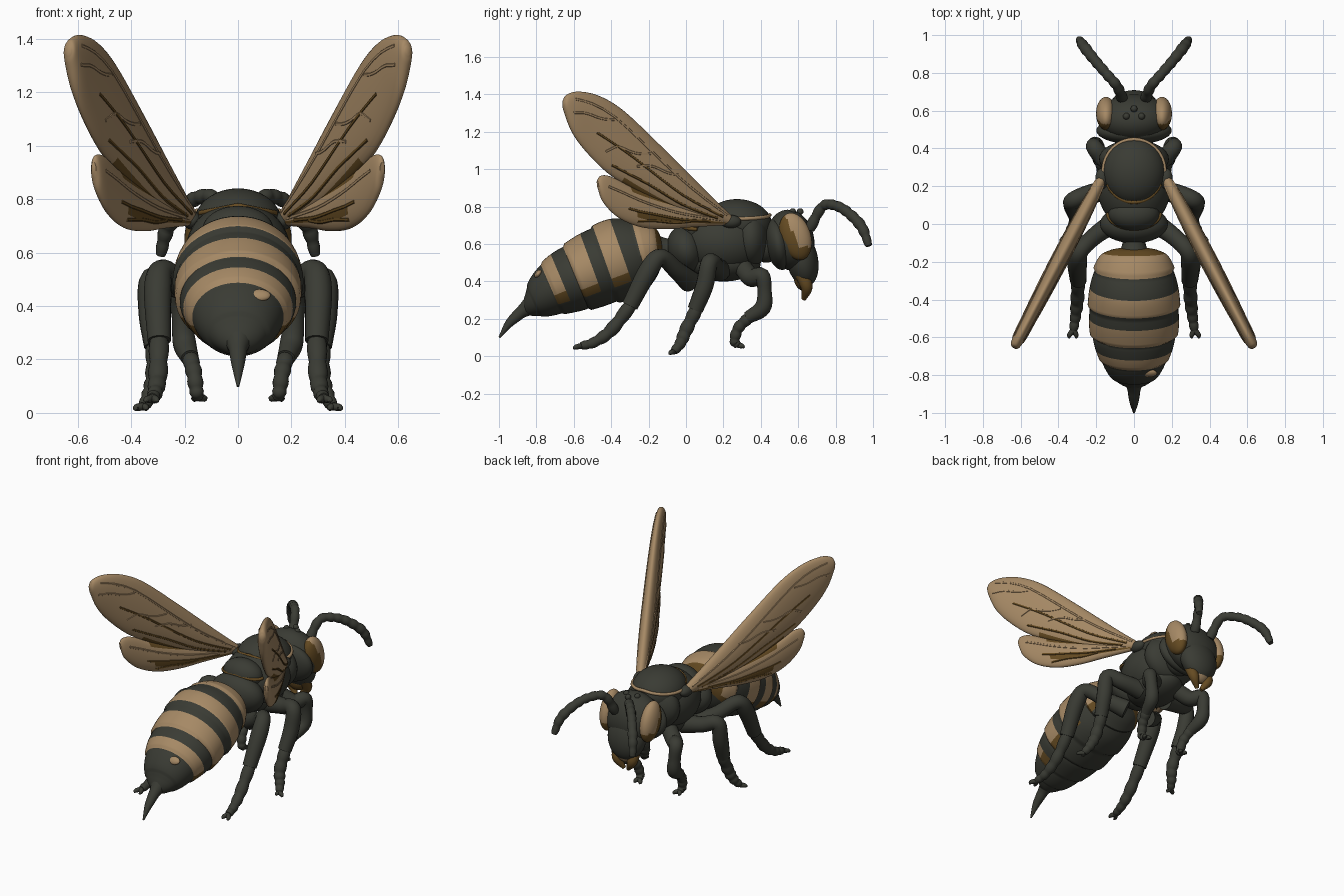
import bpy, bmesh, math
from mathutils import Vector, Matrix, Quaternion

if "Cube" in bpy.data.objects:
    bpy.data.objects.remove(bpy.data.objects["Cube"])


def material(name, rgb):
    m = bpy.data.materials.new(name)
    m.use_nodes = True
    m.diffuse_color = (*rgb, 1)
    bsdf = m.node_tree.nodes["Principled BSDF"]
    bsdf.inputs["Base Color"].default_value = (*rgb, 1)
    bsdf.inputs["Roughness"].default_value = 0.8
    return m


DARK, TAN, BROWN = 0, 1, 2
MATS = [material("charcoal", (0.042, 0.044, 0.034)),
        material("tan", (0.38, 0.25, 0.13)),
        material("dark_brown", (0.13, 0.07, 0.016))]
SIDES = (("left", 1), ("right", -1))


def finish(name, bm, angle=50):
    bmesh.ops.recalc_face_normals(bm, faces=bm.faces)
    mesh = bpy.data.meshes.new(name)
    bm.to_mesh(mesh)
    bm.free()
    for m in MATS:
        mesh.materials.append(m)
    ob = bpy.data.objects.new(name, mesh)
    bpy.context.collection.objects.link(ob)
    bpy.ops.object.select_all(action='DESELECT')
    ob.select_set(True)
    bpy.context.view_layer.objects.active = ob
    bpy.ops.object.shade_smooth_by_angle(angle=math.radians(angle))
    return ob


def smooth_path(points, steps):
    """Catmull-Rom interpolation of points of any dimension."""
    p = [Vector(q) for q in points]
    p = [p[0] * 2 - p[1]] + p + [p[-1] * 2 - p[-2]]
    out = []
    for i in range(1, len(p) - 2):
        a, b, c, d = p[i - 1:i + 3]
        for s in range(steps):
            t = s / steps
            out.append((b * 2 + (c - a) * t + (a * 2 - b * 5 + c * 4 - d) * t * t
                        + (b * 3 - a - c * 3 + d) * t ** 3) / 2)
    return out + [p[-2]]


def loft(name, rings, rule):
    """Skin a list of rings; rule(ring index, cosine round the ring) picks the colour."""
    bm = bmesh.new()
    rows = [[bm.verts.new(co) for co in ring] for ring in rings]
    n = len(rows[0])
    for i in range(len(rows) - 1):
        for k in range(n):
            j = (k + 1) % n
            f = bm.faces.new((rows[i][k], rows[i][j], rows[i + 1][j], rows[i + 1][k]))
            f.material_index = rule(i, math.cos((k + 0.5) * math.tau / n))
    for i, row in ((0, rows[0]), (len(rows) - 2, rows[-1])):
        bm.faces.new(row).material_index = rule(i, 0)
    return finish(name, bm)


def oval(top, bottom, half, side, n=48):
    c, up = (top + bottom) / 2, (top - bottom) / 2
    return [c + up * math.cos(a) + side * half * math.sin(a)
            for a in (k * math.tau / n for k in range(n))]


def tube(name, points, color=DARK, steps=6, beads=0, n=14):
    """Round limb along (x, y, z, radius) points, with optional bead-like joints."""
    path = smooth_path(points, steps)
    pos = [Vector(q[:3]) for q in path]
    rings, rot, prev = [], Quaternion(), Vector((0, 0, 1))
    for i, q in enumerate(path):
        d = (pos[min(i + 1, len(pos) - 1)] - pos[max(i - 1, 0)]).normalized()
        rot = prev.rotation_difference(d) @ rot
        prev = d
        r = max(q[3], 0.003)
        if beads:
            r *= 0.9 + 0.16 * abs(math.sin(math.pi * beads * i / (len(path) - 1)))
        rings.append([pos[i] + rot @ Vector((r * math.cos(a), r * math.sin(a), 0))
                      for a in (k * math.tau / n for k in range(n))])
    return loft(name, rings, lambda i, c: color)


def ball(name, centre, radii, tilt=0, rule=lambda d: DARK):
    bm = bmesh.new()
    m = (Matrix.Translation(centre) @ Matrix.Rotation(math.radians(tilt), 4, 'X')
         @ Matrix.Diagonal((*radii, 1)))
    bmesh.ops.create_uvsphere(bm, u_segments=32, v_segments=24, radius=1, matrix=m)
    for f in bm.faces:
        f.material_index = rule(f.calc_center_median() - Vector(centre))
    return finish(name, bm)


# Abdomen: oval sections given as top (y, z), bottom (y, z), half width
abdomen = smooth_path([
    (-.125, .60, -.12, .55, .03), (-.15, .67, -.13, .50, .13), (-.21, .72, -.16, .42, .19),
    (-.39, .735, -.25, .33, .23), (-.54, .67, -.40, .28, .238), (-.66, .59, -.52, .25, .225),
    (-.76, .51, -.64, .23, .185), (-.835, .41, -.74, .215, .135), (-.86, .33, -.81, .215, .085),
    (-.875, .275, -.855, .22, .03)], 10)
EDGES = (-.12, -.29, -.50, -.66, -.775, -.85, -.9)
BANDS = ((-.29, -.13, -.35), (-.50, -.40, -.35), (-.66, -.57, -.35), (-.775, -.72, -.3))
rings = []
for q in abdomen:
    grow = 1
    for a, b in zip(EDGES, EDGES[1:]):
        if b < q[0] <= a:
            grow = 0.965 + 0.065 * ((a - q[0]) / (a - b)) ** 0.6
    top, bottom = Vector((0, q[0], q[1])), Vector((0, q[2], q[3]))
    mid = (top + bottom) / 2
    rings.append(oval(mid + (top - mid) * grow, mid + (bottom - mid) * grow,
                      q[4] * grow, Vector((1, 0, 0))))


def stripes(i, c):
    """Pale bands over the back, each with a darker end and a separate spot below."""
    y = (abdomen[i][0] + abdomen[min(i + 1, len(abdomen) - 1)][0]) / 2
    for back, front, low in BANDS:
        if back < y < front:
            if c > low:
                return BROWN if y > -.17 else TAN
            return BROWN if c > low - .3 else DARK
    return DARK


loft("abdomen", rings, stripes)
ball("pale_patch", (.08, -.79, .44), (.042, .016, .026), -40, lambda d: TAN)
tube("stinger", [(0, -.83, .27, .055), (0, -.875, .24, .036), (0, -.91, .21, .03),
                 (0, -.95, .17, .022), (0, -.998, .10, .005)])
tube("waist", [(0, .0, .56, .1), (0, -.08, .57, .06), (0, -.16, .57, .08)])

# Thorax
ball("mid_thorax", (0, .2, .61), (.195, .23, .18))
ball("thorax_shield", (0, .28, .71), (.165, .18, .13), -4)
ball("collar", (0, .345, .63), (.185, .1, .155))
ball("scutellum", (0, .055, .68), (.135, .09, .095), 20)
ball("rear_thorax", (0, -.0, .57), (.18, .1, .13), 15)
ball("under_thorax", (0, .2, .5), (.15, .2, .1))
ball("neck", (0, .43, .6), (.1, .08, .1))


def arc(name, cy, ry, rx, z, drop, start, end, color):
    pts = []
    for k in range(13):
        a = math.radians(start + (end - start) * k / 12)
        pts.append((rx * math.sin(a), cy + ry * math.cos(a), z - drop * abs(math.sin(a)), .01))
    tube(name, pts, color, 3, n=8)


arc("shield_rim", .28, .168, .163, .755, .02, -110, 110, TAN)
arc("shield_back_rim", .28, .165, .155, .775, .03, 115, 245, BROWN)
arc("scutellum_rim", .06, .085, .14, .70, .02, 90, 270, BROWN)

# Head
ball("head", (0, .56, .62), (.19, .125, .165), 12)
ball("head_back", (0, .495, .6), (.2, .07, .14), 10)
ball("face", (0, .62, .52), (.13, .085, .15), 12)
ball("lower_face", (0, .63, .43), (.075, .055, .08),
     rule=lambda d: TAN if d.y > .01 and d.z < .02 else BROWN)
for x, y in ((0, .61), (.04, .57), (-.04, .57)):
    ball("simple_eye", (x, y, .773), (.018, .018, .018))


# Wings: leading edge (y, z), trailing edge (y, z), half thickness
FORE = [(.26, .735, .23, .70, .025), (.15, .84, .10, .73, .036), (.02, .97, -.08, .79, .043),
        (-.14, 1.13, -.27, .885, .045), (-.33, 1.31, -.42, .98, .042), (-.46, 1.39, -.54, 1.10, .038),
        (-.57, 1.415, -.61, 1.20, .034), (-.635, 1.40, -.648, 1.30, .026), (-.655, 1.37, -.657, 1.34, .012)]
HIND = [(.21, .74, .20, .70, .02), (.05, .79, .03, .69, .03), (-.12, .84, -.10, .68, .034),
        (-.28, .90, -.24, .69, .034), (-.40, .96, -.36, .74, .028), (-.455, .965, -.44, .82, .022),
        (-.475, .94, -.468, .89, .01)]


def wing_point(s, y, z):
    return Vector((s * (.165 + .52 * (.25 - y)), y, z))


def wing(name, s, sections, rule, veins):
    secs = smooth_path(sections, 6)
    normal = Vector((s, .52, 0)).normalized()
    loft(name, [oval(wing_point(s, q[0], q[1]), wing_point(s, q[2], q[3]), q[4], normal, 32)
                for q in secs], lambda i, c: rule(i / len(secs), c))
    # Veins follow a start and end fraction of span and of chord, on both faces
    for u0, v0, u1, v1, color in veins:
        for face in (1, -1):
            pts = []
            for k in range(7):
                t = k / 6
                q = secs[int((u0 + (u1 - u0) * t) * (len(secs) - 1))]
                v = v0 + (v1 - v0) * t + 0.03 * math.sin(t * 7)
                lift = q[4] * math.sqrt(max(0, 1 - (2 * v - 1) ** 2)) - .005
                p = (wing_point(s, q[0], q[1]) * (1 - v) + wing_point(s, q[2], q[3]) * v
                     + normal * face * lift)
                pts.append((*p, .009))
            tube(name + "_vein", pts, color, 2, n=6)


def fore_rule(u, c):
    return BROWN if .12 < u < .42 and c < -.8 else TAN


def hind_rule(u, c):
    return BROWN if u < .5 and (-.5 < c < -.1 or c > .75) else TAN


FORE_VEINS = [(.05, .3, .8, .2, TAN), (.08, .55, .62, .6, BROWN), (.1, .75, .5, .85, BROWN),
              (.4, .3, .55, .75, TAN), (.55, .25, .8, .6, TAN), (.3, .25, .42, .62, TAN)]
HIND_VEINS = [(.05, .4, .75, .3, TAN), (.1, .6, .6, .62, BROWN), (.2, .7, .55, .85, BROWN)]

# Limbs: upper leg then foot, as (x, y, z, radius)
LEGS = {
    "front": ([(.08, .3, .48, .05), (.16, .35, .42, .05), (.21, .405, .43, .043),
               (.21, .42, .35, .038), (.2, .41, .26, .044), (.18, .33, .205, .034)],
              [(.18, .34, .21, .03), (.165, .28, .15, .03), (.155, .26, .08, .026), (.15, .28, .06, .02)]),
    "middle": ([(.1, .18, .46, .06), (.23, .16, .48, .05), (.32, .125, .50, .046),
                (.325, .1, .38, .048), (.31, .05, .25, .042)],
               [(.31, .06, .26, .035), (.31, .0, .14, .036), (.33, -.03, .07, .03), (.352, -.065, .025, .022)]),
    "hind": ([(.08, .02, .40, .06), (.19, -.05, .46, .048), (.28, -.135, .53, .045),
              (.30, -.2, .46, .052), (.295, -.3, .27, .044)],
             [(.295, -.29, .28, .036), (.30, -.40, .14, .035), (.31, -.49, .075, .028), (.32, -.56, .055, .022)])}

for side, s in SIDES:
    wing(side + "_forewing", s, FORE, fore_rule, FORE_VEINS)
    wing(side + "_hindwing", s, HIND, hind_rule, HIND_VEINS)
    ball(side + "_wing_joint", (s * .17, .24, .72), (.035, .055, .035))
    ball(side + "_eye", (s * .148, .585, .64), (.053, .082, .13), 18,
         rule=lambda d: TAN if d.y > -.005 - d.z * .45 and d.z > -.055 else BROWN)
    tube(side + "_mandible", [(s * .06, .615, .44, .035), (s * .055, .645, .37, .032),
                              (s * .015, .63, .305, .012)], BROWN)
    tube(side + "_antenna", [(s * .06, .66, .68, .03), (s * .09, .73, .80, .027), (s * .15, .80, .805, .027),
                             (s * .21, .87, .765, .028), (s * .265, .94, .69, .029),
                             (s * .29, .978, .59, .019)], steps=10, beads=10)
    for pair, (upper, foot) in LEGS.items():
        flip = lambda pts: [(s * x, y, z, r) for x, y, z, r in pts]
        tube(f"{side}_{pair}_leg", flip(upper))
        tube(f"{side}_{pair}_foot", flip(foot), steps=10, beads=5)
        x, y, z, r = foot[-1]
        step = (Vector(foot[-1][:3]) - Vector(foot[-2][:3])).normalized() * .03
        for spread in (-.018, .018):
            tube(f"{side}_{pair}_claw", flip([(x, y, z, .016), (x + spread + step.x, y + step.y, z - .006, .013),
                                              (x + spread + step.x, y + step.y * 1.5, z - .015, .005)]), n=8)
